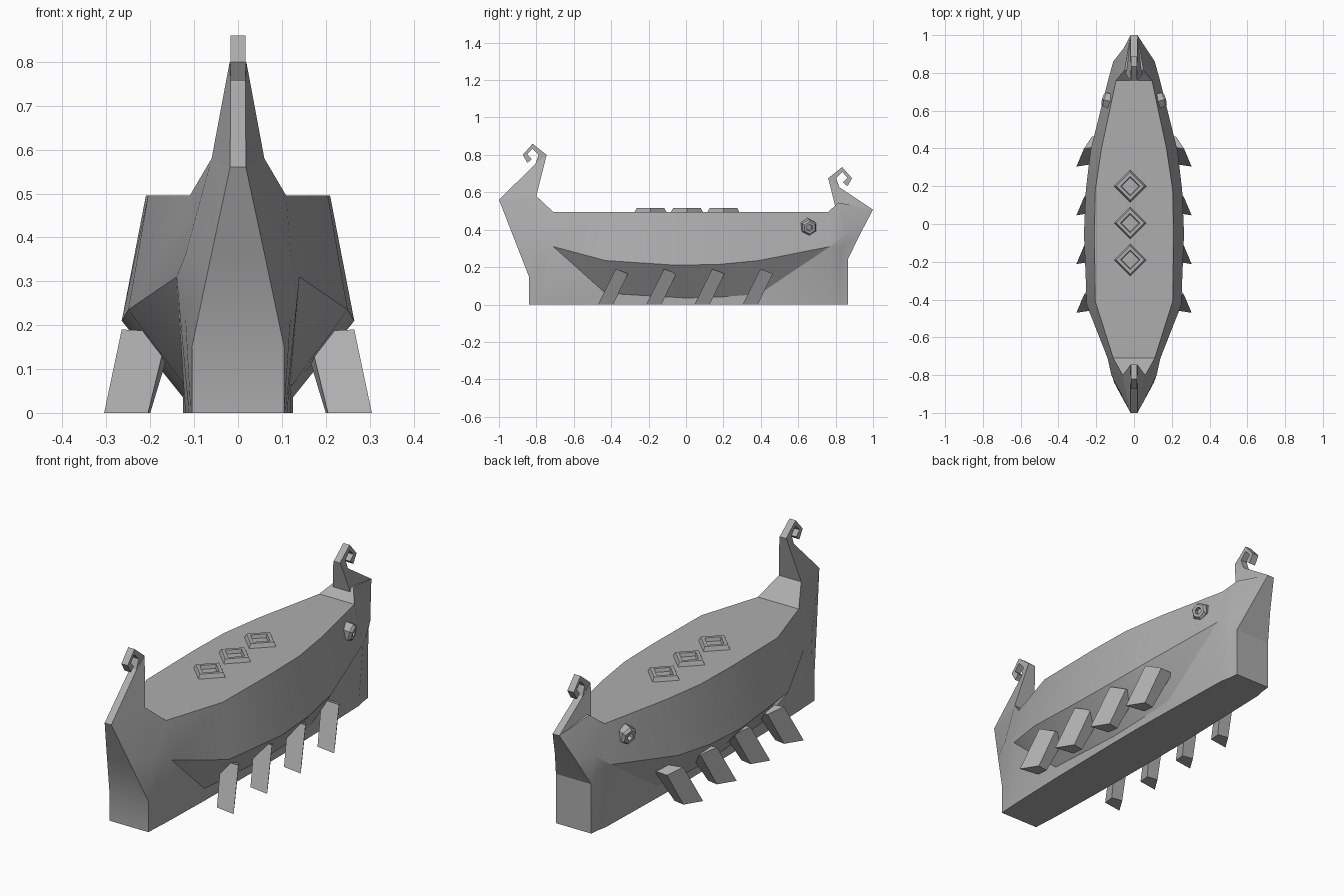
import bpy, bmesh, math
from mathutils import Matrix, Vector

cube = bpy.data.objects.get("Cube")
if cube:
    bpy.data.objects.remove(cube, do_unlink=True)

GREY = (0.42, 0.42, 0.42, 1)
mat = bpy.data.materials.new("weathered grey")
mat.use_nodes = True
mat.diffuse_color = GREY
mat.node_tree.nodes["Principled BSDF"].inputs["Base Color"].default_value = GREY


def finish(name, bm, angle=25):
    bmesh.ops.remove_doubles(bm, verts=bm.verts, dist=0.0005)
    bmesh.ops.recalc_face_normals(bm, faces=bm.faces)
    mesh = bpy.data.meshes.new(name)
    bm.to_mesh(mesh)
    bm.free()
    mesh.materials.append(mat)
    obj = bpy.data.objects.new(name, mesh)
    bpy.context.collection.objects.link(obj)
    bpy.ops.object.select_all(action='DESELECT')
    obj.select_set(True)
    bpy.context.view_layer.objects.active = obj
    bpy.ops.object.shade_smooth_by_angle(angle=math.radians(angle))
    return obj


def loft(name, rings, caps=True, closed=False, angle=25):
    """Skin a run of equal closed rings of points."""
    bm = bmesh.new()
    rows = [[bm.verts.new(p) for p in ring] for ring in rings]
    n = len(rows[0])
    pairs = list(zip(rows, rows[1:]))
    if closed:
        pairs.append((rows[-1], rows[0]))
    for a, b in pairs:
        for i in range(n):
            j = (i + 1) % n
            bm.faces.new((a[i], a[j], b[j], b[i]))
    if caps and not closed:
        bm.faces.new(rows[0])
        bm.faces.new(rows[-1])
    return finish(name, bm, angle)


def slab(name, outline):
    """Side outline of (half width, y, z) points, made solid across x."""
    return loft(name, [[(s * w, y, z) for w, y, z in outline] for s in (-1, 1)])


# Hull: each station runs keel, bilge, chine, gunwale
stations = [
    [(.105, -.84, 0), (.105, -.84, .15), (.062, -.92, .355), (.018, -1, .56)],
    [(.108, -.78, 0), (.12, -.79, .22), (.12, -.8, .36), (.06, -.8, .58)],
    [(.112, -.71, 0), (.14, -.71, .31), (.14, -.71, .31), (.11, -.71, .495)],
    [(.12, -.43, 0), (.12, -.43, .06), (.25, -.43, .235), (.205, -.41, .495)],
    [(.125, 0, 0), (.125, 0, .035), (.265, -.05, .21), (.21, -.05, .495)],
    [(.125, .18, 0), (.125, .18, .04), (.255, .18, .215), (.205, .18, .495)],
    [(.12, .39, 0), (.12, .39, .055), (.23, .39, .235), (.172, .4, .495)],
    [(.11, .77, 0), (.135, .77, .31), (.135, .77, .31), (.095, .76, .495)],
    [(.1, .82, 0), (.108, .83, .3), (.11, .86, .38), (.05, .815, .545)],
    [(.095, .865, 0), (.095, .865, .24), (.055, .93, .375), (.018, 1, .507)],
]
bm = bmesh.new()
grid = [[bm.verts.new((s * x, y, z)) for s, pts in ((1, st), (-1, st[::-1])) for x, y, z in pts]
        for st in stations]
for a, b in zip(grid, grid[1:]):
    for i in range(8):
        j = (i + 1) % 8
        bm.faces.new((a[i], a[j], b[j], b[i]))
for ring in (grid[0], grid[-1]):
    for i in range(3):
        bm.faces.new((ring[i], ring[i + 1], ring[6 - i], ring[7 - i]))
finish("hull", bm)

# Stem and stern posts with their curled hooks
hook = [(-.805, .752), (-.788, .8), (-.82, .833), (-.849, .803), (-.824, .778),
        (-.848, .757), (-.873, .8), (-.82, .86), (-.745, .8)]
for end, flip, drop, base in (("bow", 1, 0, (.018, -1, .56)),
                              ("stern", -1, .125, (.018, 1, .507))):
    shift = 0 if flip == 1 else .015
    place = lambda w, y, z: (w, y * flip + shift, z - drop)
    slab(end + "_post", [base, place(.017, -.805, .752), place(.019, -.745, .8),
                         place(.06, -.8, .58)])
    slab(end + "_hook", [place(.017, y, z) for y, z in hook])


# Diamond frames on the deck
def diamond(y, r, z):
    return [(-.02 + r * math.cos(a * math.pi / 2), y + r * math.sin(a * math.pi / 2), z)
            for a in range(4)]


for n, y in enumerate((-.19, .005, .2)):
    loft(f"deck_frame_{n + 1}", [diamond(y, .088, .49), diamond(y, .074, .515),
                                 diamond(y, .052, .515), diamond(y, .046, .498)])

# Slanted legs and hexagonal ports on both sides
foot = [(.305, -.47, 0), (.255, -.39, 0), (.2, -.4, 0), (.205, -.455, 0)]
top = [(.265, -.375, .19), (.222, -.31, .165), (.15, -.315, .165), (.16, -.36, .185)]
for s, side in ((1, "left"), (-1, "right")):
    for n in range(4):
        move = lambda ring: [(s * x, y + n * .258, z) for x, y, z in ring]
        loft(f"{side}_leg_{n + 1}", [move(foot), move(top)])

    tilt = Matrix.Rotation(math.radians(12), 4, 'Y') @ Matrix.Rotation(math.radians(15), 4, 'Z')

    def hexagon(r, out):
        pts = []
        for k in range(6):
            a = k * math.pi / 3 + math.pi / 6
            p = tilt @ Vector((out, r * math.cos(a), r * math.sin(a)))
            pts.append((s * (p.x + .138), p.y + .655, p.z + .415))
        return pts

    loft(f"{side}_port", [hexagon(.044, -.03), hexagon(.044, .014), hexagon(.034, .026),
                          hexagon(.018, .026), hexagon(.016, .008)])
